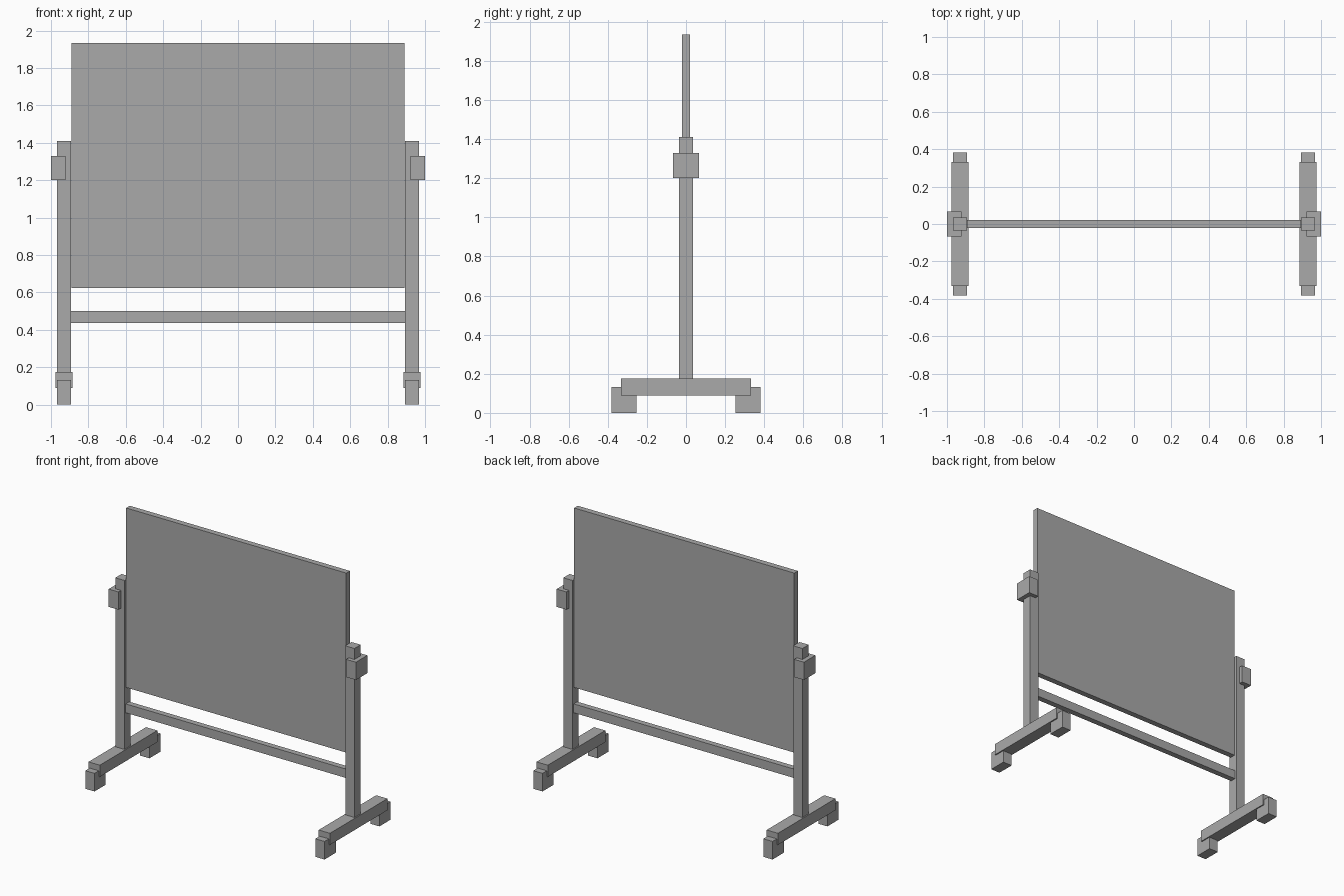
import bpy
import bmesh
from mathutils import Vector

cube = bpy.data.objects.get("Cube")
if cube:
    bpy.data.objects.remove(cube, do_unlink=True)

GREY = (0.4, 0.4, 0.4, 1.0)
grey = bpy.data.materials.new("plain grey")
grey.use_nodes = True
grey.diffuse_color = GREY
grey.node_tree.nodes["Principled BSDF"].inputs["Base Color"].default_value = GREY


def box(name, x, y, z):
    """Add a box spanning the given (low, high) range on each axis."""
    low, high = (Vector(c) for c in zip(x, y, z))
    bm = bmesh.new()
    bmesh.ops.create_cube(bm, size=1)
    for v in bm.verts:
        v.co = (low + high) / 2 + v.co * (high - low)
    mesh = bpy.data.meshes.new(name)
    bm.to_mesh(mesh)
    bm.free()
    mesh.materials.append(grey)
    obj = bpy.data.objects.new(name, mesh)
    bpy.context.collection.objects.link(obj)
    return obj


# Writing panel and the rail beneath it
box("panel", (-0.89, 0.89), (-0.021, 0.021), (0.623, 1.935))
box("lower_rail", (-0.895, 0.895), (-0.021, 0.021), (0.437, 0.502))

# Matching stands on both sides
for side, s in (("left", 1), ("right", -1)):
    def span(inner, outer):
        return sorted((s * inner, s * outer))

    box(f"{side}_post", span(0.893, 0.967), (-0.036, 0.036), (0.17, 1.41))
    box(f"{side}_clamp_knob", span(0.921, 1.0), (-0.066, 0.066), (1.2, 1.33))
    box(f"{side}_base_bar", span(0.885, 0.976), (-0.332, 0.332), (0.09, 0.175))

    # Block feet at the two ends of the base bar
    for end, e in (("front", -1), ("back", 1)):
        box(f"{side}_{end}_foot", span(0.893, 0.967),
            sorted((e * 0.252, e * 0.382)), (0, 0.132))
